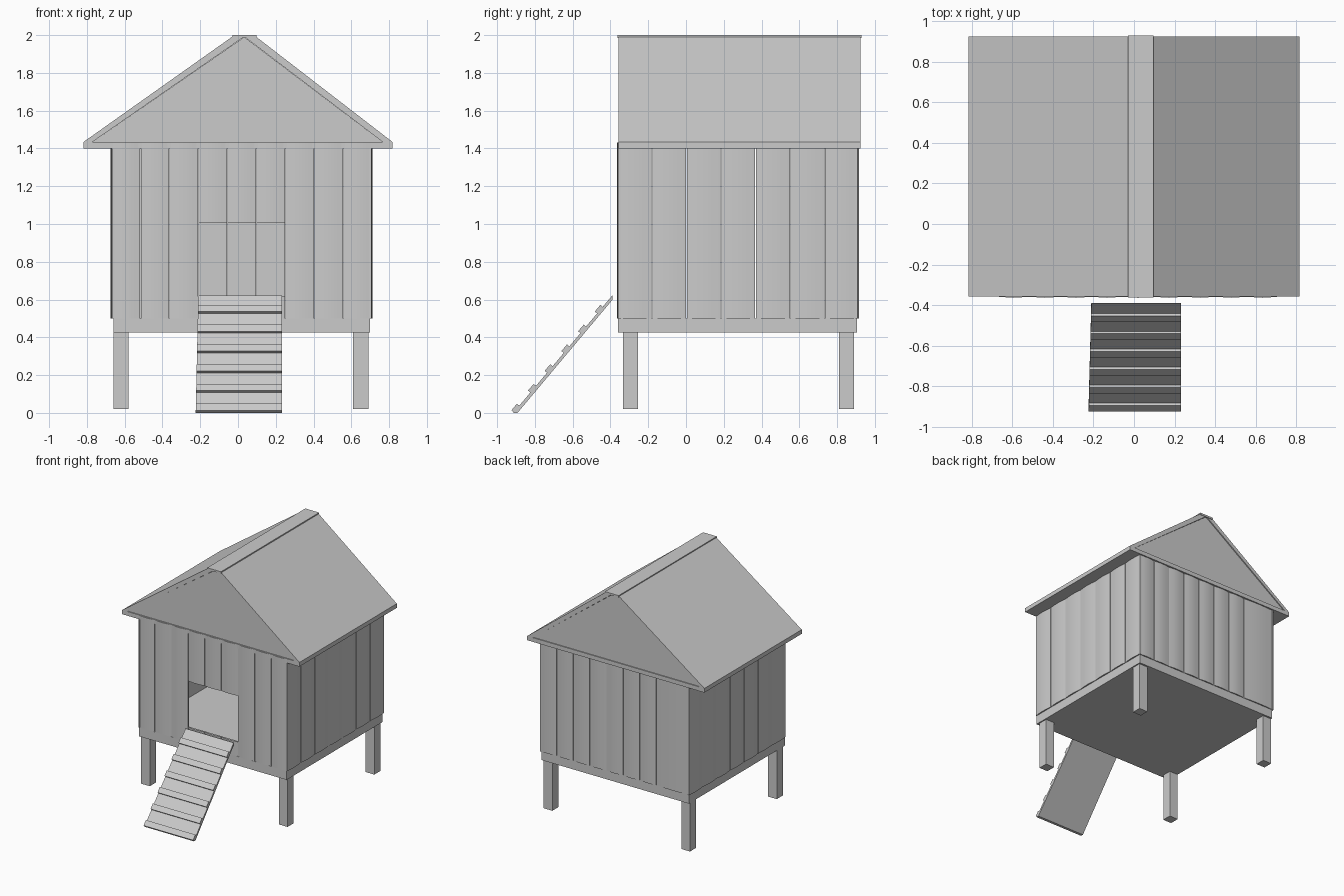
import bpy, bmesh
from mathutils import Vector

if "Cube" in bpy.data.objects:
    bpy.data.objects.remove(bpy.data.objects["Cube"])


def finish(name, bm):
    bmesh.ops.recalc_face_normals(bm, faces=bm.faces)
    me = bpy.data.meshes.new(name)
    bm.to_mesh(me)
    bm.free()
    ob = bpy.data.objects.new(name, me)
    bpy.context.collection.objects.link(ob)
    return ob


def add_prism(bm, pts, vec):
    """Extrude a closed 3D polygon along vec."""
    face = bm.faces.new([bm.verts.new(p) for p in pts])
    ext = bmesh.ops.extrude_face_region(bm, geom=[face], use_keep_orig=True)
    bmesh.ops.translate(bm, vec=vec, verts=[g for g in ext["geom"] if isinstance(g, bmesh.types.BMVert)])


def box(name, x0, x1, y0, y1, z0, z1):
    bm = bmesh.new()
    add_prism(bm, [(x0, y0, z0), (x1, y0, z0), (x1, y1, z0), (x0, y1, z0)], Vector((0, 0, z1 - z0)))
    return finish(name, bm)


def prism_y(name, xz, y0, y1):
    bm = bmesh.new()
    add_prism(bm, [(x, y0, z) for x, z in xz], Vector((0, y1 - y0, 0)))
    return finish(name, bm)


def plank_wall(name, start, along, outward, edges, spans):
    """Row of slightly bowed planks; spans(i) gives the (bottom, top) pieces of plank i."""
    bm = bmesh.new()
    start, along, outward = Vector(start), Vector(along), Vector(outward)
    for i, (a, b) in enumerate(zip(edges, edges[1:])):
        a, b = a + 0.002, b - 0.002
        bow = [(0, 0), (0, .012), (.25, .017), (.5, .019), (.75, .017), (1, .012), (1, 0)]
        for z0, z1 in spans(i):
            pts = [start + along * (a + (b - a) * t) + outward * o + Vector((0, 0, z0)) for t, o in bow]
            add_prism(bm, pts, Vector((0, 0, z1 - z0)))
    ob = finish(name, bm)
    bpy.context.view_layer.objects.active = ob
    ob.select_set(True)
    bpy.ops.object.shade_smooth_by_angle()
    ob.select_set(False)


# Floor platform and four legs
box("floor", -0.66, 0.70, -0.36, 0.905, 0.425, 0.5)
for side, x in (("left", -0.66), ("right", 0.61)):
    for end, y in (("front", -0.333), ("back", 0.81)):
        box(f"{end}_{side}_leg", x, x + 0.08, y, y + 0.08, 0.02, 0.425)

# Plank walls; the front has a doorway across its three middle planks
W, D = 1.38 / 9, 1.28 / 7
nine = [-0.67 + W * i for i in range(10)]
seven = [-0.363 + D * i for i in range(8)]
full = lambda i: [(0.5, 1.432)]
side_span = lambda i: [(0.5, 1.4)]
door = lambda i: [(0.5, 0.62), (1.005, 1.432)] if 3 <= i <= 5 else full(i)
plank_wall("front_wall", (0, -0.345, 0), (1, 0, 0), (0, -1, 0), nine, door)
plank_wall("back_wall", (0, 0.897, 0), (1, 0, 0), (0, 1, 0), nine[:1] + nine[2:], full)
plank_wall("right_wall", (0.693, 0, 0), (0, 1, 0), (1, 0, 0), seven, side_span)
plank_wall("left_wall", (-0.655, 0, 0), (0, 1, 0), (-1, 0, 0), seven, side_span)

# Roof: eave board, two sloping panels, recessed gable and ridge cap
Y0, Y1 = -0.358, 0.925
box("eave_board", -0.817, 0.817, Y0, Y1, 1.4, 1.435)
prism_y("left_roof_panel", [(-0.817, 1.435), (-0.03, 1.992), (0.033, 1.992), (-0.77, 1.435)], Y0, Y1)
prism_y("right_roof_panel", [(0.817, 1.435), (0.095, 1.992), (0.033, 1.992), (0.765, 1.435)], Y0, Y1)
prism_y("gable", [(-0.77, 1.435), (0.765, 1.435), (0.033, 1.99)], Y0 + 0.008, Y1 - 0.008)
box("ridge_cap", -0.03, 0.097, Y0 - 0.005, Y1 + 0.005, 1.984, 2.0)

# Entry ramp with six cleats, slightly wider at its foot
bm = bmesh.new()
foot, top = Vector((0, -0.915, 0)), Vector((0, -0.39, 0.622))
d = (top - foot).normalized()
n = Vector((0, -d.z, d.y))
span = Vector((0.457, 0, 0))
left = Vector((-0.224, 0, 0))
slab = [foot, Vector((0, -0.892, 0)), Vector((0, -0.39, 0.598)), top]
add_prism(bm, [left + p for p in slab], span)
for k in range(6):
    a = foot + d * (0.004 + 0.137 * k)
    b = a + d * 0.046
    add_prism(bm, [left + p for p in (a, b, b + n * 0.016, a + n * 0.016)], span)
for v in bm.verts:
    if v.co.x < 0:
        v.co.x += 0.022 * v.co.z
finish("ramp", bm)
